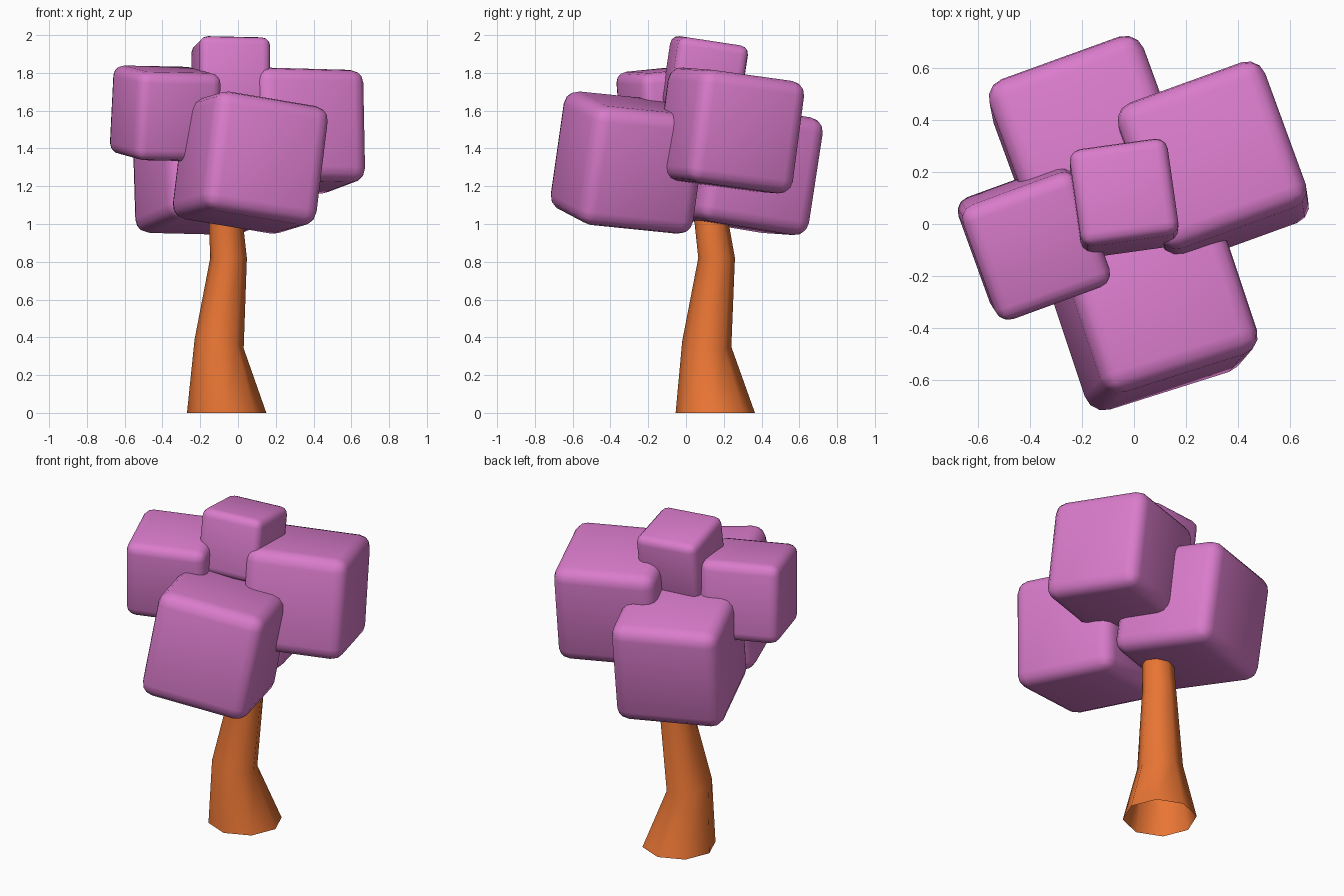
import bpy, bmesh
from math import cos, sin, radians, pi
from mathutils import Vector, Matrix

if "Cube" in bpy.data.objects:
    bpy.data.objects.remove(bpy.data.objects["Cube"])


def material(name, rgb):
    m = bpy.data.materials.new(name)
    m.diffuse_color = (*rgb, 1)
    m.use_nodes = True
    m.node_tree.nodes["Principled BSDF"].inputs["Base Color"].default_value = m.diffuse_color
    return m


def make_object(name, bm, mat):
    mesh = bpy.data.meshes.new(name)
    bmesh.ops.recalc_face_normals(bm, faces=bm.faces)
    for f in bm.faces:
        f.smooth = True
    bm.to_mesh(mesh)
    bm.free()
    mesh.materials.append(mat)
    ob = bpy.data.objects.new(name, mesh)
    bpy.context.collection.objects.link(ob)
    return ob


bark = material("bark", (0.82, 0.18, 0.035))
blossom = material("blossom", (0.70, 0.20, 0.60))

# Trunk: bent eight-sided tube, open at the bottom
# (centre x, y, z, radius, slope of ring along x, along y)
rings = [
    (-0.06, 0.155, 0.00, 0.210, 0.0, 0.0),
    (-0.10, 0.11, 0.365, 0.130, -0.18, -0.12),
    (-0.05, 0.162, 0.82, 0.097, 0.0, 0.0),
    (-0.075, 0.115, 1.15, 0.085, 0.0, 0.0),
]
bm = bmesh.new()
loops = []
for cx, cy, cz, r, sx, sy in rings:
    loop = []
    for i in range(8):
        dx, dy = r * cos(i * pi / 4), r * sin(i * pi / 4)
        loop.append(bm.verts.new((cx + dx, cy + dy, cz + sx * dx + sy * dy)))
    loops.append(loop)
for a, b in zip(loops, loops[1:]):
    for i in range(8):
        j = (i + 1) % 8
        bm.faces.new((a[i], a[j], b[j], b[i]))
make_object("trunk", bm, bark)


# Foliage: tilted cubes with rounded edges
def foliage(name, centre, size, yaw, up):
    bm = bmesh.new()
    bmesh.ops.create_cube(bm, size=size)
    bmesh.ops.bevel(bm, geom=bm.edges[:], offset=size * 0.12, segments=3,
                    profile=0.5, affect='EDGES')
    tilt = Vector((0, 0, 1)).rotation_difference(Vector(up)).to_matrix().to_4x4()
    spin = Matrix.Rotation(radians(yaw), 4, 'Z')
    bmesh.ops.transform(bm, verts=bm.verts,
                        matrix=Matrix.Translation(centre) @ tilt @ spin)
    make_object(name, bm, blossom)


foliage("foliage_front", (0.065, -0.305, 1.325), 0.64, 18, (0.12, 0.14, 0.98))
foliage("foliage_right", (0.305, 0.235, 1.495), 0.60, 20, (-0.02, 0.13, 0.99))
foliage("foliage_left", (-0.385, -0.07, 1.585), 0.47, 20, (0.05, -0.08, 0.99))
foliage("foliage_back", (-0.17, 0.31, 1.295), 0.63, 20, (-0.03, 0.15, 0.98))
foliage("foliage_top", (-0.038, 0.10, 1.782), 0.38, 8, (0.0, 0.15, 0.99))
